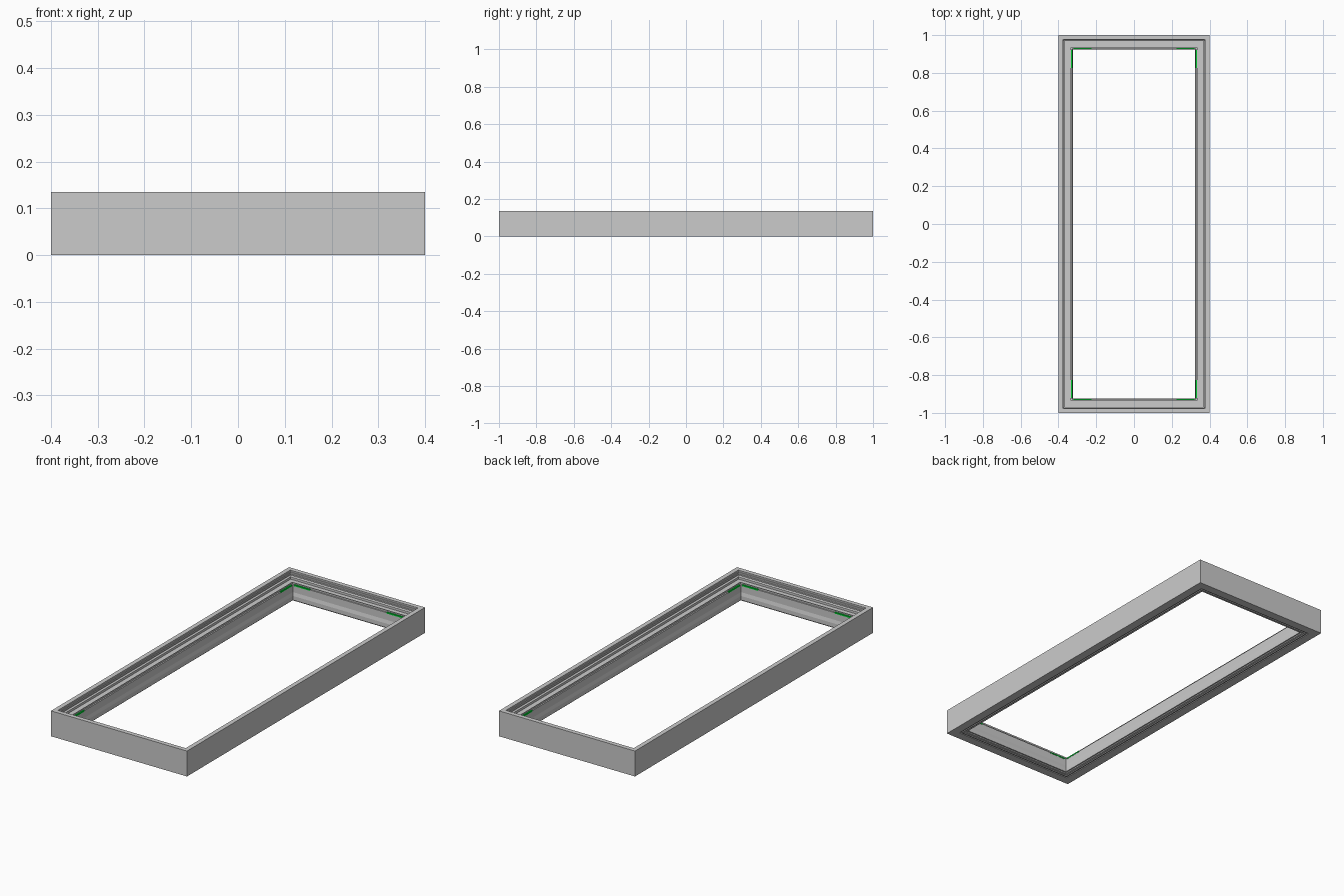
import bpy, bmesh

if "Cube" in bpy.data.objects:
    bpy.data.objects.remove(bpy.data.objects["Cube"])

HX, HY = 0.4, 1.0


def sweep(name, profile):
    """Sweep an (inset, z) profile around the rectangle with mitred corners."""
    bm = bmesh.new()
    rings = []
    for sx, sy in ((-1, -1), (1, -1), (1, 1), (-1, 1)):
        rings.append([bm.verts.new((sx * (HX - d), sy * (HY - d), z)) for d, z in profile])
    n = len(profile)
    for i in range(4):
        a, b = rings[i], rings[(i + 1) % 4]
        for j in range(n):
            k = (j + 1) % n
            bm.faces.new((a[j], b[j], b[k], a[k]))
    bmesh.ops.recalc_face_normals(bm, faces=bm.faces)
    me = bpy.data.meshes.new(name)
    bm.to_mesh(me)
    bm.free()
    ob = bpy.data.objects.new(name, me)
    bpy.context.collection.objects.link(ob)
    return ob


def box(name, lo, hi, mat):
    bm = bmesh.new()
    bmesh.ops.create_cube(bm, size=1)
    for v in bm.verts:
        v.co = [lo[i] + (v.co[i] + 0.5) * (hi[i] - lo[i]) for i in range(3)]
    me = bpy.data.meshes.new(name)
    bm.to_mesh(me)
    bm.free()
    me.materials.append(mat)
    ob = bpy.data.objects.new(name, me)
    bpy.context.collection.objects.link(ob)


# main frame: tall outer rim, stepped rebate, inner lip with sloped foot
sweep("frame", [
    (0, 0), (0, .135), (.024, .135), (.024, .108), (.032, .104), (.032, .092),
    (.062, .092), (.062, .097), (.066, .097), (.066, .088), (.073, .088),
    (.073, .05), (.077, .032), (.077, .01), (.070, .01), (.070, .004),
    (.045, .004), (.045, 0)])

# sealing ribs on the rebate wall
for i, z in enumerate((.125, .115)):
    sweep(f"seal_rib_{i}", [(.022, z - .002), (.022, z + .002), (.027, z + .001), (.027, z - .001)])

# seal strip under the frame
sweep("bottom_seal", [(.052, .005), (.058, .005), (.057, 0), (.053, 0)])

# green setting blocks on the inner ledge near each corner
green = bpy.data.materials.new("green")
green.diffuse_color = (0.0, 0.6, 0.03, 1)
green.use_nodes = True
green.node_tree.nodes["Principled BSDF"].inputs["Base Color"].default_value = green.diffuse_color
D0, D1, Z0, Z1, L = .067, .0745, .084, .091, .095
for sx in (-1, 1):
    for sy in (-1, 1):
        xs = sorted((sx * (HX - D0), sx * (HX - D1)))
        ys = sorted((sy * (HY - .08), sy * (HY - .08 - L)))
        box("long_side_block", (xs[0], ys[0], Z0), (xs[1], ys[1], Z1), green)
        xs = sorted((sx * (HX - .08), sx * (HX - .08 - L)))
        ys = sorted((sy * (HY - D0), sy * (HY - D1)))
        box("short_side_block", (xs[0], ys[0], Z0), (xs[1], ys[1], Z1), green)
